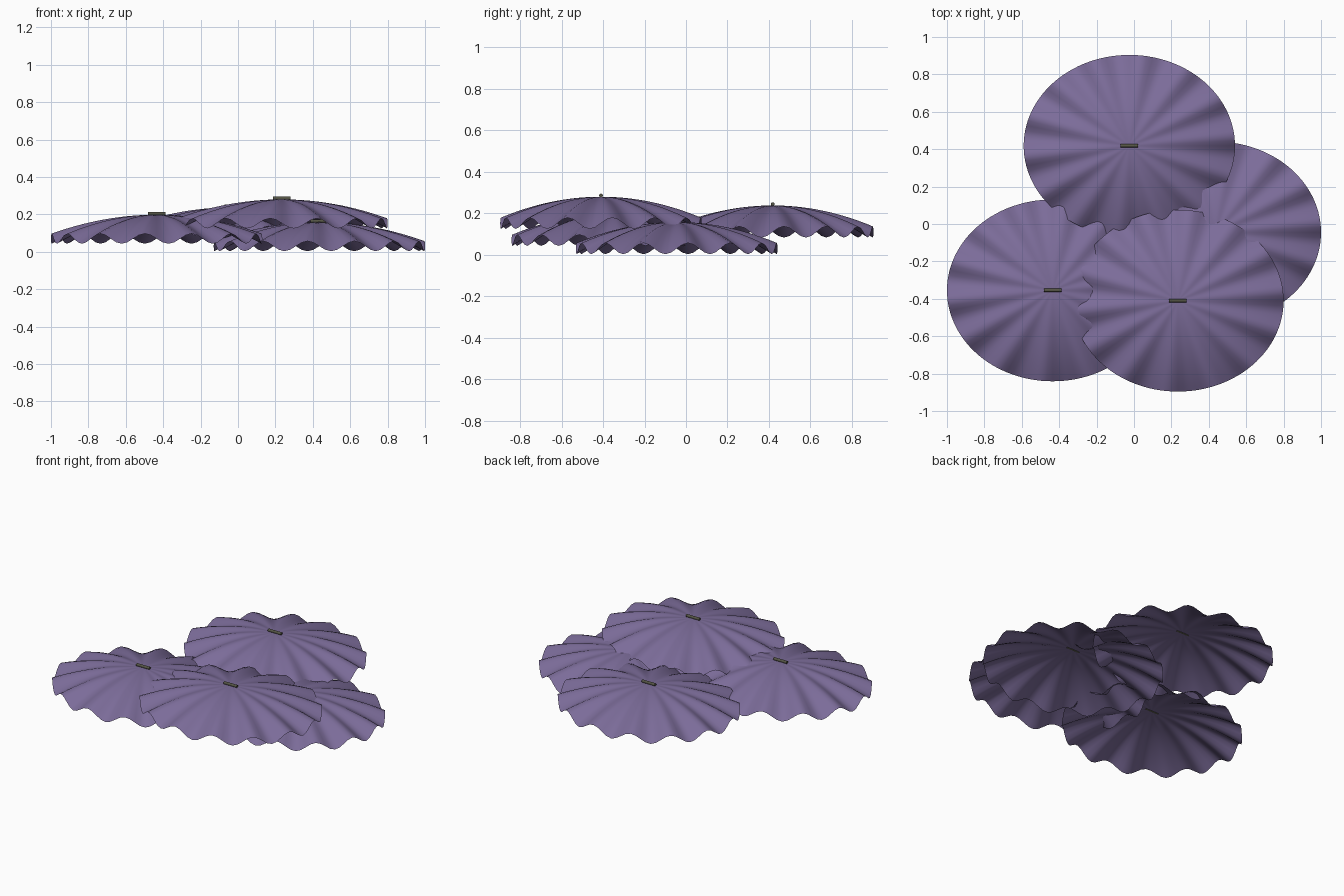
import bpy, bmesh
from math import sin, cos, pi

if "Cube" in bpy.data.objects:
    bpy.data.objects.remove(bpy.data.objects["Cube"])

RX, RY = 0.565, 0.486      # pad half widths
DROP, AMP, WAVES = 0.128, 0.027, 14
SEGS, RINGS = 112, 14

def material(name, col):
    m = bpy.data.materials.new(name)
    m.diffuse_color = col
    m.use_nodes = True
    m.node_tree.nodes["Principled BSDF"].inputs["Base Color"].default_value = m.diffuse_color
    return m

purple = material("purple_cloth", (0.20, 0.15, 0.32, 1))
dark = material("dark_olive", (0.09, 0.09, 0.06, 1))

def canopy(name, cx, cy, top):
    # shallow dome with radial ripples growing toward the rim
    bm = bmesh.new()
    centre = bm.verts.new((0, 0, 0))
    prev = None
    for i in range(1, RINGS + 1):
        r = i / RINGS
        ring = []
        for j in range(SEGS):
            a = 2 * pi * j / SEGS
            z = -DROP * r ** 2 + AMP * r ** 2 * sin(WAVES * a)
            ring.append(bm.verts.new((RX * r * cos(a), RY * r * sin(a), z)))
        for j in range(SEGS):
            k = (j + 1) % SEGS
            if prev:
                bm.faces.new((prev[j], ring[j], ring[k], prev[k]))
            else:
                bm.faces.new((centre, ring[j], ring[k]))
        prev = ring
    for f in bm.faces:
        f.smooth = True
    me = bpy.data.meshes.new(name)
    bm.to_mesh(me)
    bm.free()
    ob = bpy.data.objects.new(name, me)
    ob.location = (cx, cy, top)
    me.materials.append(purple)
    bpy.context.collection.objects.link(ob)

def toggle(name, cx, cy, top):
    # small rod lying on the crown
    bpy.ops.mesh.primitive_cylinder_add(vertices=12, radius=0.009, depth=0.094,
                                        location=(cx, cy, top + 0.006), rotation=(0, pi / 2, 0))
    ob = bpy.context.object
    ob.name = name
    ob.data.materials.append(dark)
    bpy.ops.object.shade_smooth_by_angle()

pads = [(0.435, -0.045, 0.158), (-0.435, -0.355, 0.198),
        (-0.025, 0.418, 0.238), (0.235, -0.41, 0.28)]
for n, p in enumerate(pads, 1):
    canopy(f"canopy_{n}", *p)
    toggle(f"crown_rod_{n}", *p)
